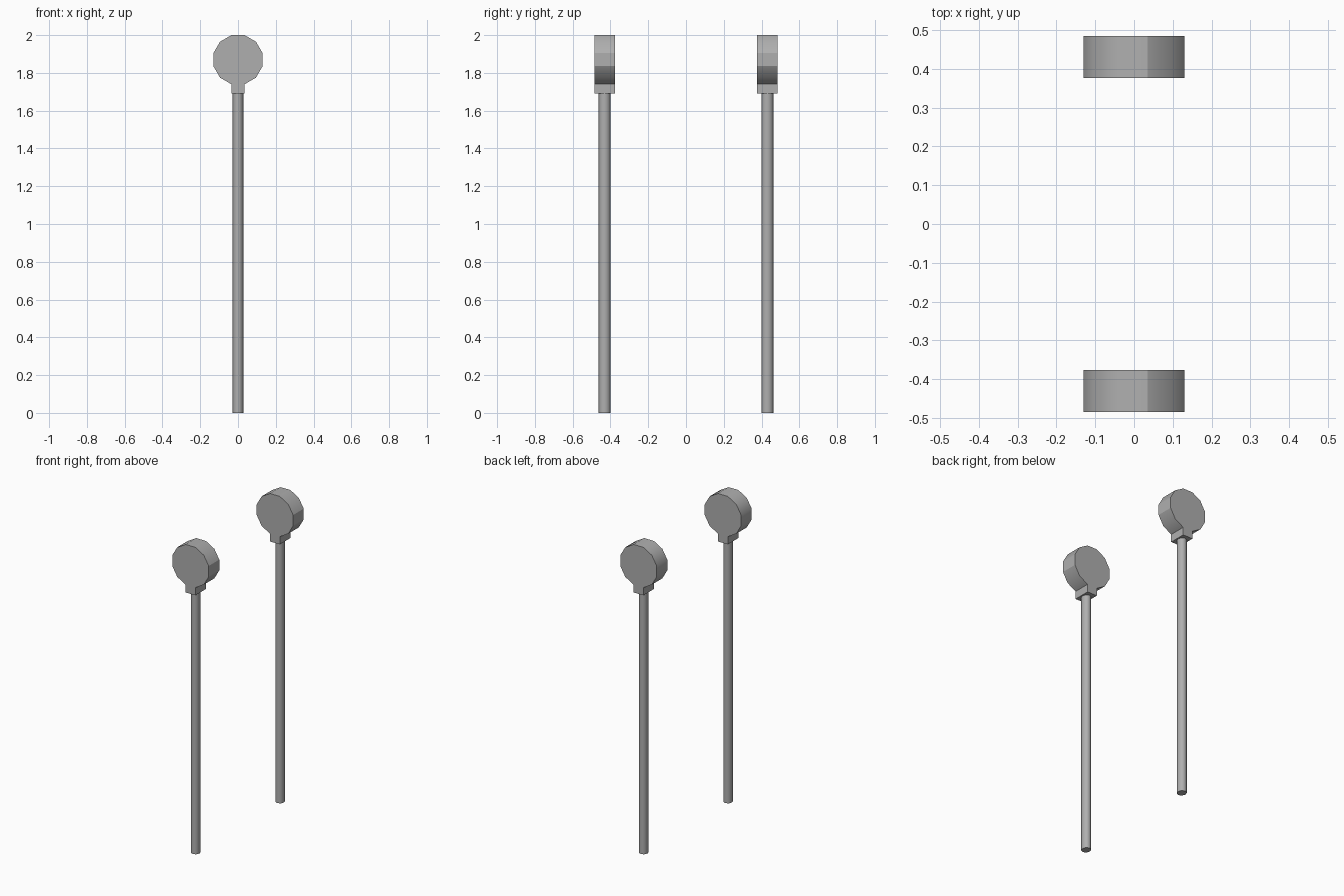
import bpy, bmesh, math

if "Cube" in bpy.data.objects:
    bpy.data.objects.remove(bpy.data.objects["Cube"])

Y_POST = 0.431      # post distance from the centre
HALF_DEPTH = 0.054  # half thickness of the head
APOTHEM = 0.13      # head radius to the flats
HEAD_Z = 2 - APOTHEM
NECK_Z = 1.69

# dark grey paint shared by all parts
grey = bpy.data.materials.new("dark_grey")
grey.diffuse_color = (0.43, 0.43, 0.43, 1)
grey.use_nodes = True
grey.node_tree.nodes["Principled BSDF"].inputs["Base Color"].default_value = grey.diffuse_color


def finish(obj, angle):
    obj.data.materials.append(grey)
    bpy.ops.object.select_all(action='DESELECT')
    bpy.context.view_layer.objects.active = obj
    obj.select_set(True)
    bpy.ops.object.shade_smooth_by_angle(angle=math.radians(angle))


def make_head(name, y):
    # twelve-sided disc, bottom flat extruded down into a square neck
    bm = bmesh.new()
    r = APOTHEM / math.cos(math.radians(15))
    ring = []
    for i in range(12):
        a = math.radians(15 + 30 * i)
        ring.append(bm.verts.new((r * math.cos(a), y - HALF_DEPTH,
                                  HEAD_Z + r * math.sin(a))))
    face = bm.faces.new(ring)
    ext = bmesh.ops.extrude_face_region(bm, geom=[face])
    moved = [v for v in ext['geom'] if isinstance(v, bmesh.types.BMVert)]
    bmesh.ops.translate(bm, verts=moved, vec=(0, 2 * HALF_DEPTH, 0))
    bm.normal_update()
    # crisp creases beside the top and right flats
    for i in (0, 2, 11):
        for e in ring[i].link_edges:
            if abs(e.verts[0].co.y - e.verts[1].co.y) > HALF_DEPTH:
                e.smooth = False
    bottom = min(bm.faces, key=lambda f: f.calc_center_median().z)
    ext = bmesh.ops.extrude_discrete_faces(bm, faces=[bottom])
    for v in ext['faces'][0].verts:
        v.co.z = NECK_Z
    bmesh.ops.recalc_face_normals(bm, faces=bm.faces[:])
    mesh = bpy.data.meshes.new(name)
    bm.to_mesh(mesh)
    bm.free()
    obj = bpy.data.objects.new(name, mesh)
    bpy.context.collection.objects.link(obj)
    finish(obj, 35)


def make_pole(name, y):
    # eight-sided pole, slightly narrower in x
    bpy.ops.mesh.primitive_cylinder_add(vertices=8, radius=0.031, depth=NECK_Z,
                                        location=(0, y, NECK_Z / 2))
    obj = bpy.context.object
    obj.name = name
    obj.scale.x = 0.9
    finish(obj, 65)


# matching front and back posts
for side, sign in (("front", -1), ("back", 1)):
    make_pole(side + "_pole", sign * Y_POST)
    make_head(side + "_head", sign * Y_POST)
